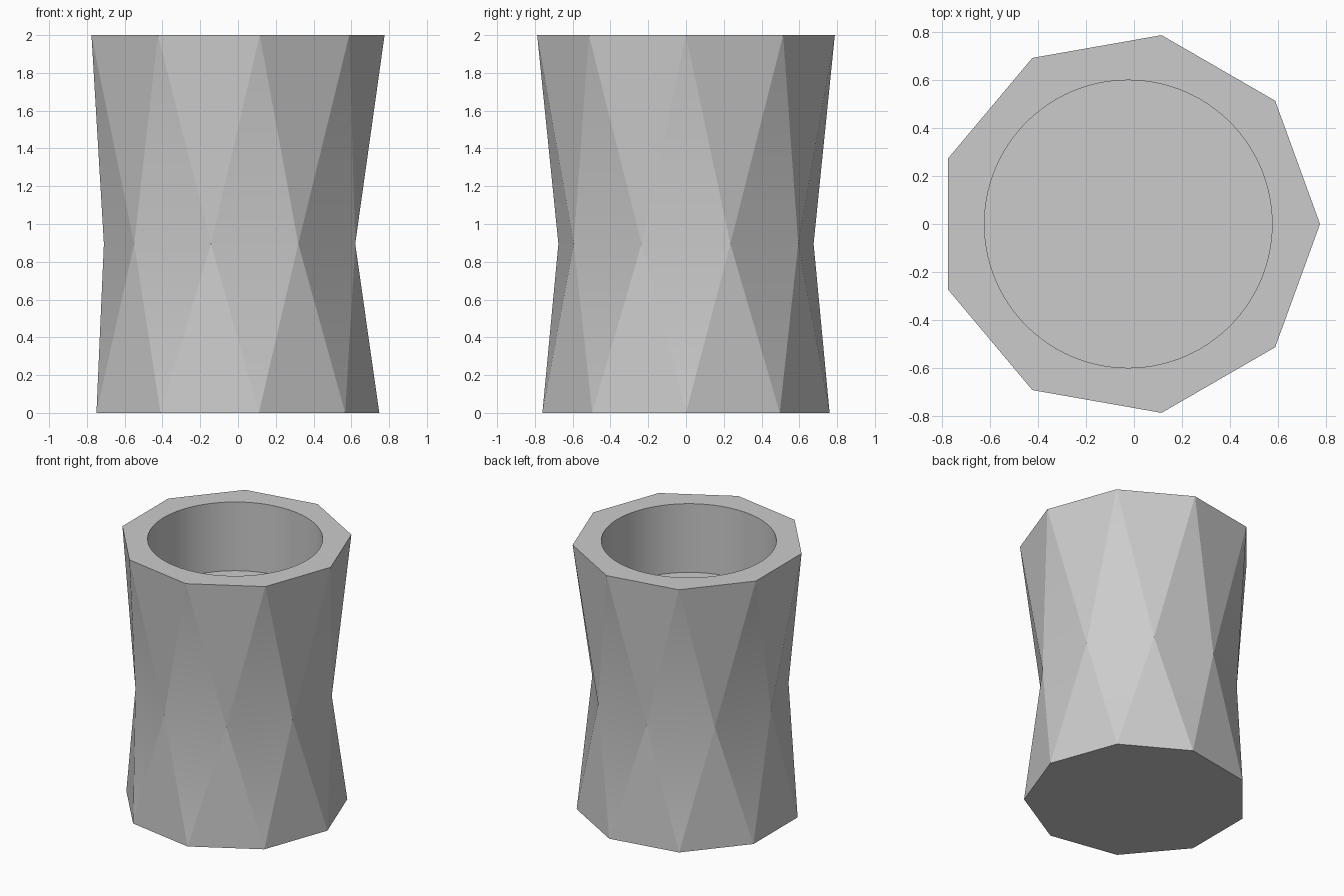
import bpy
import bmesh
from math import cos, sin, pi, radians

cube = bpy.data.objects.get("Cube")
if cube:
    bpy.data.objects.remove(cube)

SIDES = 9
ARC = 12            # bore segments per outer side
CENTRE_X = -0.024

grey = bpy.data.materials.new("light_grey")
grey.use_nodes = True
grey.diffuse_color = (0.6, 0.6, 0.6, 1)
grey.node_tree.nodes["Principled BSDF"].inputs["Base Color"].default_value = (0.6, 0.6, 0.6, 1)

bm = bmesh.new()


def ring(radius, z, count, turn=0.0):
    """Ring of vertices around the cup axis, turned by a fraction of a step."""
    step = 2 * pi / count
    return [bm.verts.new((CENTRE_X + radius * cos((i + turn) * step),
                          radius * sin((i + turn) * step), z))
            for i in range(count)]


# Outer wall: the waist is turned half a side, which makes the diamond facets
bottom = ring(0.772, 0, SIDES)
waist = ring(0.686, 0.895, SIDES, 0.5)
top = ring(0.8, 2, SIDES)
for i in range(SIDES):
    j = (i + 1) % SIDES
    for end in (bottom, top):
        bm.faces.new((end[i], end[j], waist[i]))
        bm.faces.new((waist[i], end[j], waist[j]))
bm.faces.new(bottom)

# Round bore with a flat floor
count = SIDES * ARC
mouth = ring(0.6, 2, count)
floor = ring(0.6, 1.48, count)
for i in range(count):
    j = (i + 1) % count
    bm.faces.new((mouth[i], mouth[j], floor[j], floor[i]))
bm.faces.new(floor)

# Flat rim between the faceted wall and the round mouth
for i in range(SIDES):
    arc = [mouth[(i * ARC + k) % count] for k in range(ARC, -1, -1)]
    bm.faces.new([top[i], top[(i + 1) % SIDES]] + arc)

bmesh.ops.recalc_face_normals(bm, faces=bm.faces)
mesh = bpy.data.meshes.new("faceted_cup")
bm.to_mesh(mesh)
bm.free()
mesh.materials.append(grey)

cup = bpy.data.objects.new("faceted_cup", mesh)
bpy.context.collection.objects.link(cup)
bpy.ops.object.select_all(action="DESELECT")
cup.select_set(True)
bpy.context.view_layer.objects.active = cup
bpy.ops.object.shade_smooth_by_angle(angle=radians(18))
